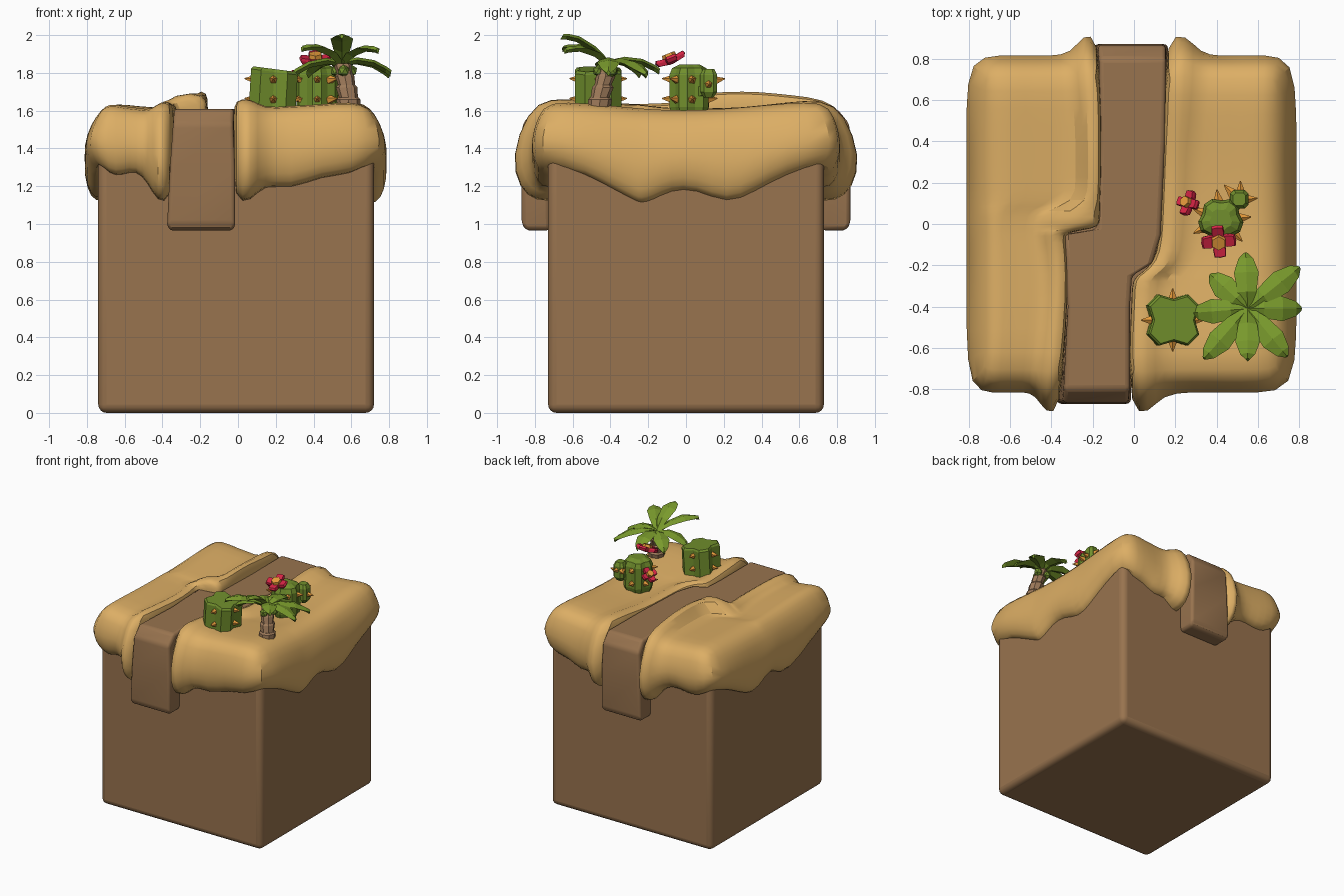
import bpy, bmesh, math
from mathutils import Vector, Matrix

if "Cube" in bpy.data.objects:
    bpy.data.objects.remove(bpy.data.objects["Cube"])


def material(name, r, g, b):
    m = bpy.data.materials.new(name)
    m.diffuse_color = (r, g, b, 1)
    m.use_nodes = True
    m.node_tree.nodes["Principled BSDF"].inputs["Base Color"].default_value = m.diffuse_color
    return m


EARTH = material("earth brown", 0.315, 0.172, 0.077)
SAND = material("sand", 0.72, 0.425, 0.13)
LEAF = material("leaf green", 0.19, 0.32, 0.025)
CACTUS = material("cactus green", 0.165, 0.275, 0.026)
SPIKE = material("spike orange", 0.82, 0.34, 0.045)
PETAL = material("petal crimson", 0.68, 0.018, 0.06)
TRUNK = material("trunk brown", 0.35, 0.20, 0.105)


def finish(name, bm, mat, bevel=0, segs=2, smooth=None, subsurf=0):
    bmesh.ops.recalc_face_normals(bm, faces=bm.faces[:])
    me = bpy.data.meshes.new(name)
    bm.to_mesh(me)
    bm.free()
    ob = bpy.data.objects.new(name, me)
    bpy.context.collection.objects.link(ob)
    me.materials.append(mat)
    if bevel:
        b = ob.modifiers.new("bevel", 'BEVEL')
        b.width, b.segments, b.limit_method = bevel, segs, 'ANGLE'
        b.angle_limit = math.radians(35)
    if subsurf:
        s = ob.modifiers.new("subsurf", 'SUBSURF')
        s.levels = s.render_levels = subsurf
    if smooth:
        bpy.ops.object.select_all(action='DESELECT')
        ob.select_set(True)
        bpy.context.view_layer.objects.active = ob
        bpy.ops.object.shade_smooth_by_angle(angle=math.radians(smooth))
    return ob


def loft(bm, rings):
    """Skin closed rings of points and cap both ends."""
    vs = [[bm.verts.new(p) for p in r] for r in rings]
    n = len(vs[0])
    for a, b in zip(vs, vs[1:]):
        for i in range(n):
            bm.faces.new((a[i], a[(i + 1) % n], b[(i + 1) % n], b[i]))
    bm.faces.new(vs[0])
    bm.faces.new(vs[-1])


def interp(pts, t):
    for (a, va), (b, vb) in zip(pts, pts[1:]):
        if t <= b:
            return va + (vb - va) * max(0, (t - a) / (b - a))
    return pts[-1][1]


# Earth block
bm = bmesh.new()
bmesh.ops.create_cube(bm, size=1, matrix=Matrix.Translation((-0.01, 0, 0.75))
                      @ Matrix.Diagonal((1.46, 1.46, 1.5, 1)))
finish("earth_block", bm, EARTH, 0.045, 4, 50)

# Winding path with a hanging flap at each end: outer y,z / inner y,z / left x / right x
bm = bmesh.new()
stations = [
    (-0.845, 0.965, -0.72, 0.965, -0.365, -0.025), (-0.87, 1.0, -0.72, 1.0, -0.375, -0.015),
    (-0.87, 1.30, -0.72, 1.30, -0.36, -0.015),
    (-0.865, 1.53, -0.70, 1.40, -0.345, -0.025), (-0.80, 1.61, -0.66, 1.42, -0.34, -0.02),
    (-0.40, 1.61, -0.40, 1.42, -0.32, -0.02), (-0.25, 1.61, -0.25, 1.42, -0.33, -0.01),
    (-0.19, 1.61, -0.19, 1.42, -0.33, 0.09), (-0.05, 1.61, -0.05, 1.42, -0.34, 0.13),
    (-0.025, 1.61, -0.025, 1.42, -0.18, 0.13), (0.40, 1.61, 0.40, 1.42, -0.165, 0.15),
    (0.80, 1.61, 0.66, 1.42, -0.17, 0.155), (0.865, 1.53, 0.70, 1.40, -0.175, 0.155),
    (0.87, 1.30, 0.72, 1.30, -0.185, 0.165), (0.87, 1.0, 0.72, 1.0, -0.195, 0.165),
    (0.845, 0.965, 0.72, 0.965, -0.185, 0.155)]
loft(bm, [[(l, yo, zo), (r, yo, zo), (r, yi, zi), (l, yi, zi)]
          for yo, zo, yi, zi, l, r in stations])
finish("winding_path", bm, EARTH, 0.022, 3, 50)


# Sand slabs: a bumpy top grid whose border is draped down as a skirt
def sand(name, side, outer, rows):
    """rows: y, inner edge x, lip width, lip height"""
    bm = bmesh.new()
    grid = []
    for y, inner, lip, zl in rows:
        g = inner + side * lip
        xs = [outer + (g - outer) * t for t in (0, 0.18, 0.45, 0.75, 1)]
        xs += [inner + side * lip * 0.6, inner]
        sag = (0.025 if side > 0 else 0.01) * math.cos(y * 4)
        zs = [1.60 - sag, 1.635 - sag, 1.615 - sag, 1.61 - sag, 1.595 - sag, zl, zl - 0.01]
        grid.append([bm.verts.new((x, y, z)) for x, z in zip(xs, zs)])
    nv, nu = len(grid), len(grid[0])
    for j in range(nv - 1):
        for i in range(nu - 1):
            bm.faces.new((grid[j][i], grid[j][i + 1], grid[j + 1][i + 1], grid[j + 1][i]))
    loop = [(0, i) for i in range(nu)] + [(j, nu - 1) for j in range(1, nv)]
    loop += [(nv - 1, i) for i in range(nu - 2, -1, -1)] + [(j, 0) for j in range(nv - 2, 0, -1)]
    prev = [grid[j][i] for j, i in loop]
    tops = [v.co.copy() for v in prev]
    end_low = (1.34, 1.26, 1.26, 1.18 if side > 0 else 1.29, 1.22, 1.12, 1.12)
    side_low = [(0, 1.20), (0.08, 1.18), (0.22, 1.10), (0.36, 1.17), (0.52, 1.26), (0.72, 1.34)]
    push = (0.85, 1, 1, 0.95, 1.1, 2.2, 2.1)
    for k in range(5):
        ring = []
        for (j, i), t in zip(loop, tops):
            end = -1 if j == 0 else 1 if j == nv - 1 else 0
            nx = side * (0.85 if end else 1) if i == 0 else 0
            ny = end * push[i] if end else 0
            if i == 0 or end:
                zb = end_low[i] if end else interp(side_low, abs(t.y))
            else:
                zb = 1.38
            off = (0.055, 0.097, 0.075, 0.035, -0.05)[k]
            if off < 0 and ny:
                ny = end
            z = (t.z - 0.075, zb + (t.z - zb) * 0.42, zb + 0.06, zb - 0.01, zb)[k]
            ring.append(bm.verts.new((t.x + nx * off, t.y + ny * off, z)))
        n = len(ring)
        for a in range(n):
            b = (a + 1) % n
            bm.faces.new((prev[a], prev[b], ring[b], ring[a]))
        prev = ring
    finish(name, bm, SAND, smooth=70, subsurf=1)


sand("sand_left", -1, -0.725, [
    (-0.73, -0.355, 0.12, 1.66), (-0.52, -0.33, 0.11, 1.65), (-0.22, -0.315, 0.11, 1.64),
    (-0.07, -0.335, 0.12, 1.65), (-0.04, -0.33, 0.13, 1.66), (-0.022, -0.19, 0.27, 1.68),
    (0.0, -0.165, 0.29, 1.70), (0.07, -0.165, 0.28, 1.70), (0.10, -0.165, 0.11, 1.70),
    (0.22, -0.16, 0.11, 1.71), (0.38, -0.16, 0.11, 1.71), (0.56, -0.16, 0.12, 1.69),
    (0.73, -0.17, 0.13, 1.67)])
sand("sand_right", 1, 0.70, [
    (-0.73, -0.025, 0.16, 1.68), (-0.52, -0.02, 0.15, 1.66), (-0.36, -0.01, 0.15, 1.64),
    (-0.265, -0.01, 0.15, 1.64), (-0.24, 0.035, 0.14, 1.64), (-0.18, 0.10, 0.14, 1.63),
    (-0.08, 0.122, 0.14, 1.62), (0.05, 0.128, 0.14, 1.62), (0.22, 0.135, 0.14, 1.62),
    (0.36, 0.14, 0.14, 1.63), (0.52, 0.15, 0.15, 1.65), (0.73, 0.15, 0.17, 1.67)])


# Ribbed cactus bodies and their spikes
def ribbed(bm, centre, levels, lobes, notch, turn=0, lean=(0, 0), tilt=0):
    rings = []
    for z, r in levels:
        ring = []
        for i in range(lobes * 3):
            rib = i % 3
            a = turn + math.tau * (i // 3 + (0, 0.33, 0.67)[rib]) / lobes
            q = r * (notch if rib == 0 else 1)
            ring.append((centre[0] + lean[0] * z + q * math.cos(a),
                         centre[1] + lean[1] * z + q * math.sin(a),
                         centre[2] + z + tilt * q * math.cos(a)))
        rings.append(ring)
    loft(bm, rings)


def spikes(name, items):
    bm = bmesh.new()
    for p, d in items:
        d = Vector(d).normalized()
        m = Matrix.Translation(Vector(p) + d * 0.015) @ d.to_track_quat('Z', 'Y').to_matrix().to_4x4()
        bmesh.ops.create_cone(bm, cap_ends=True, segments=5, radius1=0.029, radius2=0.003,
                              depth=0.065, matrix=m)
    finish(name, bm, SPIKE)


bm = bmesh.new()
ribbed(bm, (0.178, -0.465, 1.56), [(0, 0.13), (0.04, 0.142), (0.245, 0.142), (0.26, 0.13)],
       4, 0.72, 0, (0.06, 0), -0.13)
finish("square_cactus", bm, CACTUS)
spikes("square_cactus_spikes", [
    ((0.187 + 0.105 * c, -0.465 + 0.105 * s, z), (c, s, 0.1))
    for c, s in ((1, 0), (0, 1), (-1, 0), (0, -1)) for z in (1.66, 1.765)])

bm = bmesh.new()
ribbed(bm, (0.42, 0.02, 1.56), [(0, 0.09), (0.06, 0.11), (0.23, 0.11), (0.265, 0.095), (0.285, 0.055)], 5, 0.85, 0.3)
ribbed(bm, (0.51, 0.12, 1.67), [(0, 0.03), (0.03, 0.052), (0.12, 0.052), (0.15, 0.035)], 4, 0.85)
loft(bm, [[(x + a, y - a, z + b) for a, b in ((-.025, -.025), (.025, -.025), (.025, .025), (-.025, .025))]
          for x, y, z in ((0.43, 0.04, 1.69), (0.52, 0.13, 1.71))])
finish("round_cactus", bm, CACTUS)
spikes("round_cactus_spikes", [
    ((0.42 + 0.1 * math.cos(a), 0.02 + 0.1 * math.sin(a), z), (math.cos(a), math.sin(a), 0.1))
    for a in (0.1, 1.7, 2.75, 3.6, 4.71, 5.5) for z in (1.66, 1.765)] + [
    ((0.55, 0.12, 1.74), (1, 0.1, 0)), ((0.515, 0.16, 1.76), (0, 1, 0.2)), ((0.47, 0.155, 1.76), (-1, 1, 0))])


# Four-petalled flowers
def flower(name, pos, facing, r, turn):
    m = Matrix.Translation(pos) @ Vector(facing).to_track_quat('Z', 'Y').to_matrix().to_4x4()
    bm = bmesh.new()
    for i in range(4):
        rot = m @ Matrix.Rotation(turn + i * math.pi / 2, 4, 'Z')
        outline = ((0.05, -0.2), (0.5, -0.36), (0.92, -0.32), (0.97, 0), (0.92, 0.32), (0.5, 0.36), (0.05, 0.2))
        loft(bm, [[rot @ Vector((x * r * s, y * r * s, h + x * r * 0.15)) for x, y in outline]
                  for h, s in ((-0.02, 0.88), (0, 1), (0.014, 0.9))])
    finish(name + "_petals", bm, PETAL)
    bm = bmesh.new()
    bmesh.ops.create_cone(bm, cap_ends=True, segments=6, radius1=r * 0.48, radius2=r * 0.4,
                          depth=0.04, matrix=m @ Matrix.Translation((0, 0, 0.02)))
    finish(name + "_centre", bm, SPIKE)


flower("large_flower", (0.41, -0.08, 1.865), (0, -0.4, 1), 0.088, 0.1)
flower("small_flower", (0.265, 0.10, 1.76), (-0.6, 0.3, 0.8), 0.066, 0.2)
bm = bmesh.new()
loft(bm, [[(x + dx, y, z + dz) for dx, dz in ((-.02, -.02), (.02, -.02), (.02, .02), (-.02, .02))]
          for x, y, z in ((0.36, 0.03, 1.72), (0.275, 0.095, 1.75))])
finish("small_flower_stem", bm, CACTUS)

# Palm trunk made of flared segments
bm = bmesh.new()
segments = [(0.59, -0.465, 1.57, 0.066), (0.585, -0.455, 1.67, 0.058), (0.575, -0.44, 1.735, 0.052),
            (0.565, -0.425, 1.795, 0.047), (0.555, -0.41, 1.85, 0.042)]
for (x0, y0, z0, r0), (x1, y1, z1, r1) in zip(segments, segments[1:]):
    loft(bm, [[(x + r * math.cos(i * math.tau / 8), y + r * math.sin(i * math.tau / 8), z)
               for i in range(8)] for x, y, z, r in
              ((x0, y0, z0, r0 * 0.86), (x1, y1, z1 - 0.012, r1 * 1.1), (x1, y1, z1, r1 * 0.92))])
finish("palm_trunk", bm, TRUNK)

# Palm leaves: arched, ridged blades to each tip
bm = bmesh.new()
crown = Vector((0.55, -0.41, 1.85))
for tip in ((0.54, -0.14, 1.81), (0.80, -0.21, 1.79), (0.81, -0.41, 1.80), (0.74, -0.64, 1.92),
            (0.55, -0.655, 1.995), (0.34, -0.65, 1.93), (0.285, -0.43, 1.79), (0.37, -0.245, 1.79)):
    d = Vector(tip) - crown
    sidev = Vector((-d.y, d.x, 0)).normalized()
    up = d.cross(sidev).normalized()
    rings = []
    for t, w in ((0, 0.014), (0.3, 0.046), (0.65, 0.06), (0.9, 0.036), (1, 0.01)):
        p = crown + d * t + Vector((0, 0, 0.16 * t * (1 - t)))
        rings.append([p + sidev * w, p + up * 0.014, p - sidev * w, p - up * 0.02])
    loft(bm, rings)
finish("palm_leaves", bm, LEAF)

# Green coconuts under the crown
bm = bmesh.new()
for i in range(3):
    a = 0.5 + i * math.tau / 3
    bmesh.ops.create_icosphere(bm, subdivisions=1, radius=0.034, matrix=Matrix.Translation(
        (0.56 + 0.045 * math.cos(a), -0.415 + 0.045 * math.sin(a), 1.81)))
finish("coconuts", bm, CACTUS)
